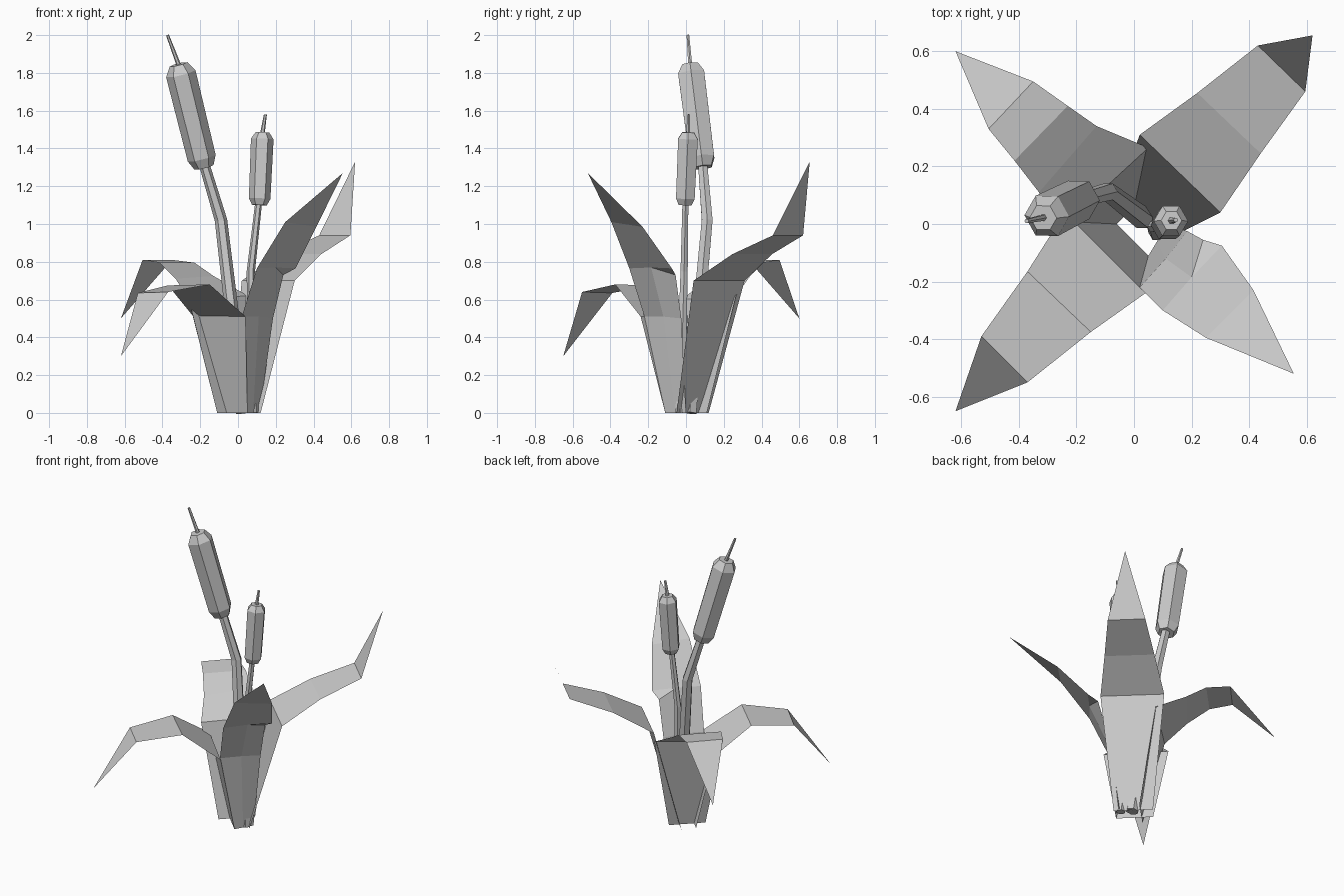
import bpy, math
from mathutils import Vector

if "Cube" in bpy.data.objects:
    bpy.data.objects.remove(bpy.data.objects["Cube"])


def make(name, verts, faces):
    me = bpy.data.meshes.new(name)
    me.from_pydata([tuple(v) for v in verts], [], faces)
    me.update()
    ob = bpy.data.objects.new(name, me)
    bpy.context.collection.objects.link(ob)
    return ob


def tube(name, path, sides=6):
    """Hexagonal tube through (x, y, z, radius) points, capped at both ends."""
    pts = [Vector(p[:3]) for p in path]
    verts, faces = [], []
    for i, p in enumerate(pts):
        axis = (pts[min(i + 1, len(pts) - 1)] - pts[max(i - 1, 0)]).normalized()
        v = axis.cross(Vector((1, 0, 0))).normalized()
        u = v.cross(axis)
        for k in range(sides):
            a = 2 * math.pi * k / sides
            verts.append(p + path[i][3] * (u * math.cos(a) + v * math.sin(a)))
    for i in range(len(pts) - 1):
        for k in range(sides):
            a, b = i * sides + k, i * sides + (k + 1) % sides
            faces.append((a, b, b + sides, a + sides))
    n = len(verts)
    faces += [tuple(reversed(range(sides))), tuple(range(n - sides, n))]
    return make(name, verts, faces)


def head(name, bottom, top, tip, r):
    """Chamfered seed head along its axis, plus a thin spike."""
    b, t = Vector(bottom), Vector(top)
    prof = [(0, .65), (.09, .95), (.91, 1), (1, .6)]
    tube(name, [(*b.lerp(t, f), r * s) for f, s in prof])
    tube(name + "_spike", [(*t, .012), (*tip, .008)])


def leaf(name, rows, tip):
    """Flat ribbon: rows of left/right points ending in one tip."""
    verts = [p for row in rows for p in row] + [tip]
    n = len(rows)
    faces = [(2 * i, 2 * i + 1, 2 * i + 3, 2 * i + 2) for i in range(n - 1)]
    faces.append((2 * n - 2, 2 * n - 1, 2 * n))
    return make(name, verts, faces)


# Tall stem and its seed head
tube("tall_stem", [(.03, .02, 0, .04), (-.09, .112, 1.02, .033), (-.18, .088, 1.32, .028)])
head("tall_head", (-.18, .09, 1.30), (-.315, .022, 1.845), (-.373, .01, 2.0), .08)

# Short stem and its seed head
tube("short_stem", [(.08, -.03, 0, .03), (.068, -.01, .75, .022), (.11, -.003, 1.12, .018)])
head("short_head", (.113, -.005, 1.10), (.13, .012, 1.485), (.145, .014, 1.58), .06)

# Drooping leaves on the left
leaf("front_left_leaf", [
    ((-.11, .05, 0), (.05, -.11, 0)),
    ((-.24, .04, .515), (.04, -.24, .51)),
    ((-.37, -.165, .675), (-.15, -.375, .68)),
    ((-.53, -.39, .635), (-.37, -.55, .64))], (-.62, -.65, .30))
leaf("back_left_leaf", [
    ((.05, .11, 0), (-.11, -.05, 0)),
    ((.05, .265, .62), (-.26, -.02, .60)),
    ((-.13, .34, .725), (-.33, .11, .71)),
    ((-.23, .41, .795), (-.415, .22, .795)),
    ((-.35, .495, .81), (-.505, .33, .81))], (-.62, .60, .50))

# Upswept leaf at the back right
leaf("back_right_leaf", [
    ((.12, -.05, 0), (-.05, .12, 0)),
    ((.30, .04, .70), (.02, .31, .70)),
    ((.44, .245, .84), (.22, .455, .84)),
    ((.595, .46, .94), (.43, .62, .94))], (.62, .655, 1.33))

# Steep front right leaf, creased along the middle of its lower part
make("front_right_leaf", [
    (.05, -.11, 0), (.08, -.06, 0), (.115, 0, 0),
    (.02, -.22, .51), (.11, -.12, .51), (.185, -.025, .50),
    (.10, -.30, .765), (.20, -.185, .77), (.24, -.055, .73),
    (.305, -.075, .765), (.25, -.395, 1.01), (.415, -.23, .985),
    (.555, -.52, 1.27)],
    [(0, 1, 4, 3), (1, 2, 5, 4), (3, 4, 7, 6), (4, 5, 8, 7),
     (7, 8, 9), (6, 7, 9, 11, 10), (10, 11, 12)])
